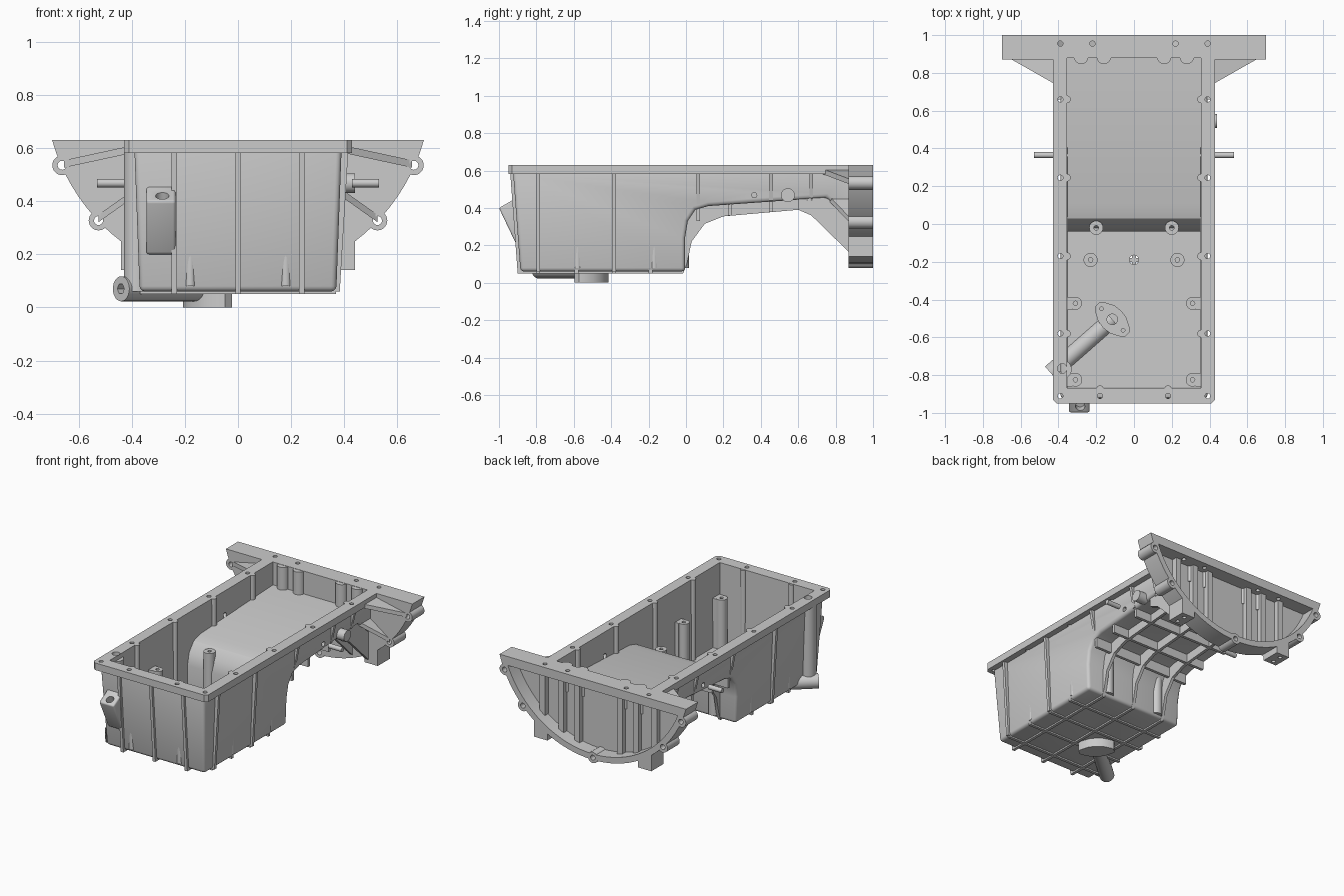
import bpy, bmesh, math
from mathutils import Vector

if "Cube" in bpy.data.objects:
    bpy.data.objects.remove(bpy.data.objects["Cube"])


def solid(bm, a, b):
    """Close two matching loops of points into a solid."""
    va, vb = [bm.verts.new(p) for p in a], [bm.verts.new(p) for p in b]
    n = len(va)
    fs = [bm.faces.new(va), bm.faces.new(vb[::-1])]
    fs += [bm.faces.new((va[i], vb[i], vb[(i + 1) % n], va[(i + 1) % n])) for i in range(n)]
    bmesh.ops.recalc_face_normals(bm, faces=fs)


def prism(bm, pts, t0, t1, axis):
    put = {'x': lambda p, t: (t, p[0], p[1]), 'y': lambda p, t: (p[0], t, p[1]),
           'z': lambda p, t: (p[0], p[1], t)}[axis]
    solid(bm, [put(p, t0) for p in pts], [put(p, t1) for p in pts])


def box(bm, x0, x1, y0, y1, z0, z1):
    prism(bm, [(x0, y0), (x1, y0), (x1, y1), (x0, y1)], z0, z1, 'z')


def cyl(bm, p, q, r, n=28):
    p, q = Vector(p), Vector(q)
    rot = (q - p).to_track_quat('Z', 'Y')
    ring = [rot @ Vector((r * math.cos(2 * math.pi * i / n), r * math.sin(2 * math.pi * i / n), 0)) for i in range(n)]
    solid(bm, [p + c for c in ring], [q + c for c in ring])


def part(name, bm, cutters=(), bevel=0):
    me = bpy.data.meshes.new(name)
    bm.to_mesh(me)
    bm.free()
    ob = bpy.data.objects.new(name, me)
    bpy.context.collection.objects.link(ob)
    if bevel:
        m = ob.modifiers.new("round", 'BEVEL')
        m.width, m.segments, m.limit_method, m.angle_limit = bevel, 3, 'ANGLE', math.radians(42)
    for c in cutters:
        m = ob.modifiers.new("cut", 'BOOLEAN')
        m.operation, m.solver, m.object = 'DIFFERENCE', 'EXACT', c
    return ob


def cutter(name, bm):
    ob = part(name, bm)
    ob.hide_render = True
    ob.hide_set(True)
    return ob


def tapered(bm, prof, z0, w0, z1, w1):
    w = lambda z: w0 + (w1 - w0) * (z - z0) / (z1 - z0)
    solid(bm, [(-w(z), y, z) for y, z in prof], [(w(z), y, z) for y, z in prof])


new = bmesh.new
SIDES = (-1, 1)

# cutters: oil cavity, bolt holes, cross bore, drain
bm = new()
tapered(bm, [(-.87, .7), (-.865, .085), (-.04, .085), (-.04, .28), (-.02, .36), (.03, .42),
             (.1, .44), (.88, .475), (.88, .7)], .085, .35, .63, .355)
cavity = cutter("cavity_cutter", bm)
bolt_ys = (.66, .245, -.17, -.58)
bm = new()
for s in SIDES:
    for x, y in [(.39, y) for y in bolt_ys + (.955, -.91)] + [(.22, .955), (.18, -.91)]:
        cyl(bm, (s * x, y, .5), (s * x, y, .7), .014, 16)
cyl(bm, (-.38, -.765, .3), (-.38, -.765, .7), .025)
bolts = cutter("bolt_hole_cutter", bm)
bm = new()
cyl(bm, (-.7, .365, .468), (.7, .365, .468), .016, 16)
bore = cutter("cross_bore_cutter", bm)
bm = new()
cyl(bm, (0, -.19, -.1), (0, -.19, .2), .025)
drain = cutter("drain_cutter", bm)

# pan body
bm = new()
tapered(bm, [(-.925, .6), (-.885, .06), (-.005, .06), (-.005, .24), (.01, .33), (.05, .39),
             (.12, .41), (.75, .455), (.89, .33), (.89, .6)], .06, .37, .6, .39)
part("pan_body", bm, (cavity, bore, drain), .02)

# top flange
bm = new()
c = .02
prism(bm, [(-.43, .89), (-.43, -.95 + c), (-.43 + c, -.95), (.43 - c, -.95), (.43, -.95 + c), (.43, .89)],
      .582, .63, 'z')
part("top_flange", bm, (cavity, bolts))

# lengthwise ribs wrapping front, bottom and step
rib = [(-.94, .59), (-.9, .05), (-.015, .05), (.005, .1), (.03, .22), (.1, .315), (.2, .355), (.6, .39),
       (.67, .36), (.88, .155), (.88, .4), (.75, .462), (.12, .42), (.05, .4), (.01, .34), (-.02, .25),
       (-.02, .075), (-.875, .075), (-.885, .59)]
bm = new()
for x in (-.24, 0, .24):
    prism(bm, rib, x - .01, x + .01, 'x')
for s in SIDES:
    prism(bm, [(.6, .39), (.67, .36), (.88, .155), (.88, .4), (.75, .46), (.6, .45)],
          s * .345, s * .37, 'x')
part("lengthwise_ribs", bm)

# crosswise ribs: underside bar and wall ribs
bm = new()
for y, z0, z1 in [(-.79, .05, .07), (-.585, .05, .07), (-.385, .05, .07), (-.19, .05, .07), (.065, .33, .42),
                  (.235, .36, .43), (.455, .378, .44), (.67, .37, .455)]:
    box(bm, -.368, .368, y - .01, y + .01, z0, z1)
    if y in (-.585, -.19, .235):
        continue
    for s in SIDES:
        zb = z0 + .01 if z0 < .1 else z1
        prism(bm, [(s * .362, .59), (s * .415, .59), (s * .383, zb), (s * .362, zb)], y - .01, y + .01, 'y')
part("crosswise_ribs", bm)

# inner wall columns beside the bolts
bm = new()
for s in SIDES:
    for y in bolt_ys:
        cyl(bm, (s * .355, y, .44 if y > 0 else .08), (s * .355, y, .63), .02)
    for x in (.16, .28):
        cyl(bm, (s * x, .885, .46), (s * x, .885, .628), .038)
    cyl(bm, (s * .18, -.875, .08), (s * .18, -.875, .628), .02)
part("wall_columns", bm, (bolts,))

# rear bell housing: half-round plate, feet and bosses
CZ, R = .827, .727


def dshape(r, top, n=40):
    a = math.acos((CZ - top) / r)
    return [(r * math.sin(t), CZ - r * math.cos(t)) for t in (a * (2 * i / n - 1) for i in range(n + 1))]


bosses = [(s * x, z) for s in SIDES for x, z in ((.662, .535), (.525, .327))] + [(0, .115)]
bm = new()
prism(bm, dshape(R - .04, .57), .905, 1.1, 'y')
recess = cutter("recess_cutter", bm)
bm = new()
for x, z in bosses:
    cyl(bm, (x, .8, z), (x, 1.1, z), .017, 16)
boss_holes = cutter("boss_hole_cutter", bm)
bm = new()
prism(bm, dshape(R, .63), .87, 1, 'y')
part("bell_housing", bm, (recess, cavity, bolts, boss_holes))
bm = new()
for x, z in bosses:
    cyl(bm, (x, .87, z), (x, 1, z), .037)
part("housing_bosses", bm, (boss_holes,))
bm = new()
for s in SIDES:
    prism(bm, [(s * .34, .14), (s * .44, .14), (s * .44, .27), (s * .34, .21)], .87, 1, 'y')
feet_bm = bm
bm = new()
for s in SIDES:
    for y in (.9, .965):
        cyl(bm, (s * .395, y, .1), (s * .395, y, .18), .013, 16)
foot_holes = cutter("foot_hole_cutter", bm)
part("housing_feet", feet_bm, (foot_holes,))

# ribs inside the housing recess
bm = new()
for s in SIDES:
    for x in (.16, .28, .42):
        zb = CZ - math.sqrt((R - .03) ** 2 - x * x)
        box(bm, s * x - .02, s * x + .02, .9, .94, zb, .58)
part("housing_recess_ribs", bm)

# gussets between housing and side walls
bm = new()
for s in SIDES:
    for tri in ([(.40, .73, .595), (.655, .875, .54), (.40, .875, .595)],
                [(.37, .77, .445), (.525, .875, .335), (.37, .875, .445)]):
        solid(bm, [(s * x, y, z - .014) for x, y, z in tri], [(s * x, y, z + .014) for x, y, z in tri])
part("housing_gussets", bm)

# side pipes and sensor bosses
bm = new()
for s in SIDES:
    cyl(bm, (s * .365, .365, .468), (s * .43, .365, .468), .05)
    cyl(bm, (s * .365, .365, .468), (s * .53, .365, .468), .027)
part("side_pipes", bm, (bore,))
bm = new()
cyl(bm, (.365, .545, .468), (.44, .545, .468), .037)
part("sensor_boss", bm)

# suction passage: diagonal pipe, corner column, diamond flanges
bm = new()
cyl(bm, (-.46, -.805, .07), (-.38, -.735, .07), .02, 6)
plug = cutter("plug_socket_cutter", bm)
bm = new()
cyl(bm, (-.44, -.79, .07), (-.115, -.505, .07), .047)
part("suction_pipe", bm, (plug,))
bm = new()
cyl(bm, (-.38, -.77, .06), (-.38, -.77, .6), .05)
part("suction_column", bm, (bolts,))
k = math.sqrt(.5)
half = [(.112, .018), (.095, .034), (.045, .06), (0, .066), (-.045, .06), (-.095, .034), (-.112, .018)]
diamond = [(-.115 + k * (u + v), -.505 + k * (v - u)) for u, v in half + [(-u, -v) for u, v in half]]
bm = new()
cyl(bm, (-.115, -.505, .06), (-.115, -.505, .3), .028)
for d in SIDES:
    cyl(bm, (-.115 + d * .057, -.505 - d * .057, .09), (-.115 + d * .057, -.505 - d * .057, .3), .01, 12)
port = cutter("port_cutter", bm)
bm = new()
prism(bm, diamond, 0, .13, 'z')
part("suction_flange", bm, (port,))

# drain boss
bm = new()
cyl(bm, (0, -.19, .046), (0, -.19, .09), .115, 40)
cyl(bm, (0, -.19, .022), (0, -.19, .06), .055)
part("drain_boss", bm, (drain,))

# inner posts
posts = [(.2, -.02, .41, .037), (.23, -.19, .14, .037), (.31, -.42, .41, .034), (.31, -.825, .42, .036)]
bm = new()
for s in SIDES:
    for x, y, z, r in posts:
        cyl(bm, (s * x, y, z - .05), (s * x, y, z + .1), .012, 12)
post_holes = cutter("post_hole_cutter", bm)
bm = new()
for s in SIDES:
    for x, y, z, r in posts:
        cyl(bm, (s * x, y, .08), (s * x, y, z), r)
        if x > .3:  # web to the wall
            box(bm, *sorted((s * (x + .015), s * .36)), y - r, y + r, .08, z - .001)
part("inner_posts", bm, (post_holes,))

# front dipstick bracket
bm = new()
cyl(bm, (-.285, -.99, .48), (-.285, -.945, .37), .025)
dip = cutter("dipstick_cutter", bm)
bm = new()
prism(bm, [(-.9, .465), (-.93, .44), (-1, .4), (-.905, .2), (-.885, .2)], -.345, -.235, 'x')
part("dipstick_bracket", bm, (dip,), .012)

# bake the cuts, drop the cutters, smooth round faces only
dg = bpy.context.evaluated_depsgraph_get()
obs = [o for o in bpy.data.objects if not o.hide_render]
baked = [bpy.data.meshes.new_from_object(o.evaluated_get(dg)) for o in obs]
for o, me in zip(obs, baked):
    o.modifiers.clear()
    o.data = me
for o in [o for o in bpy.data.objects if o.hide_render]:
    bpy.data.objects.remove(o)
for o in obs:
    o.select_set(True)
bpy.context.view_layer.objects.active = obs[0]
bpy.ops.object.shade_smooth_by_angle(angle=math.radians(30))
